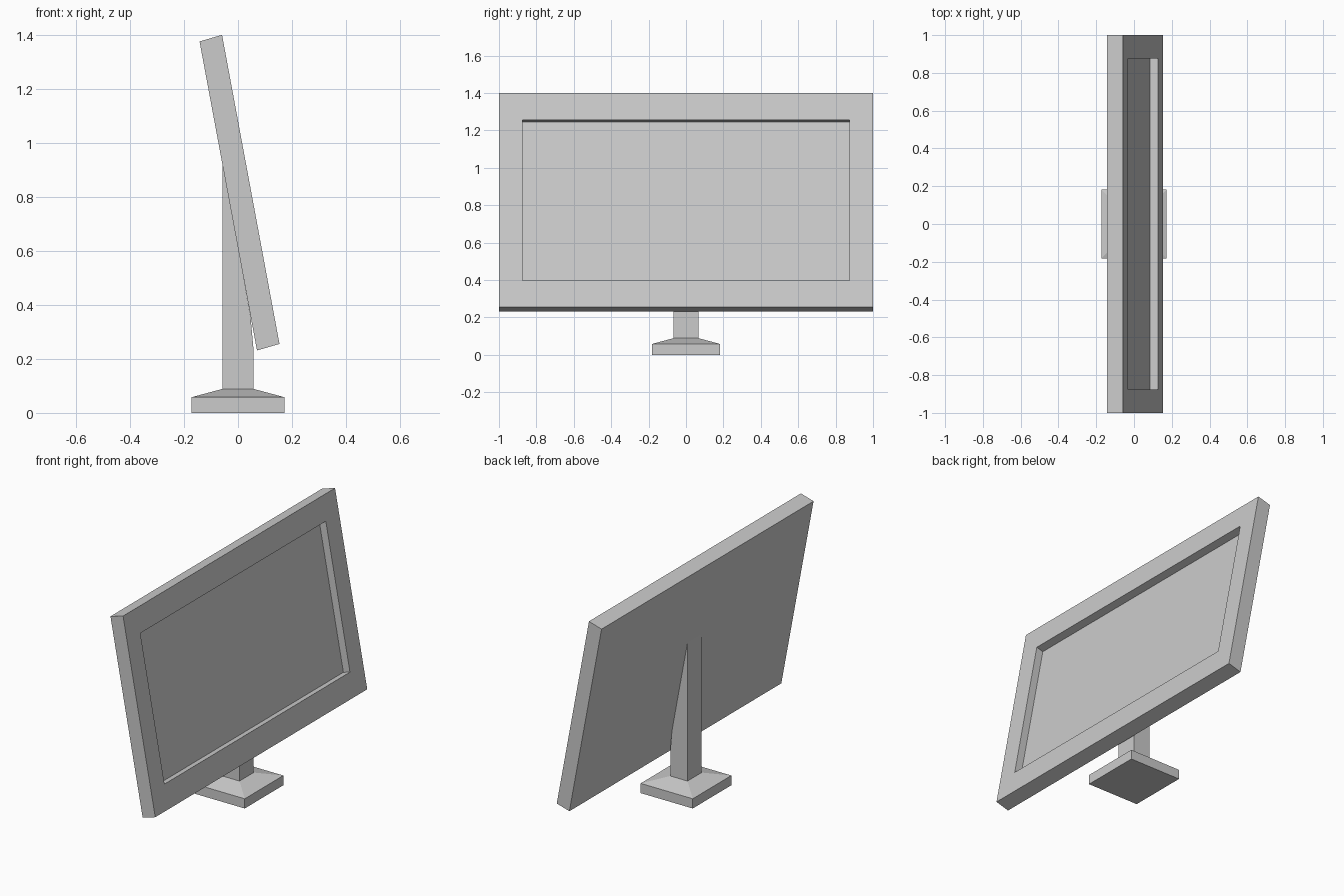
import bpy, bmesh
from mathutils import Matrix

cube = bpy.data.objects.get("Cube")
if cube:
    bpy.data.objects.remove(cube, do_unlink=True)

# One plain grey for everything
grey = bpy.data.materials.new("light_grey")
grey.use_nodes = True
colour = (0.6, 0.6, 0.6, 1)
grey.diffuse_color = colour
grey.node_tree.nodes["Principled BSDF"].inputs["Base Color"].default_value = colour


def finish(bm, name):
    bmesh.ops.recalc_face_normals(bm, faces=bm.faces)
    mesh = bpy.data.meshes.new(name)
    bm.to_mesh(mesh)
    bm.free()
    mesh.materials.append(grey)
    obj = bpy.data.objects.new(name, mesh)
    bpy.context.collection.objects.link(obj)
    return obj


def box(bm, size, centre):
    """Add a box and return its vertices."""
    matrix = Matrix.Translation(centre) @ Matrix.Diagonal((*size, 1))
    return bmesh.ops.create_cube(bm, size=1, matrix=matrix)["verts"]


# Screen: unit box with a recessed display on +x, then leaned back
bm = bmesh.new()
box(bm, (1, 1, 1), (0, 0, 0))
display = max(bm.faces, key=lambda f: f.calc_center_median().x)
bmesh.ops.inset_individual(bm, faces=[display], thickness=0.1)
for v in display.verts:
    v.co.y = 0.4375 if v.co.y > 0 else -0.4375
    v.co.z = 0.375 if v.co.z > 0 else -0.375
back = bmesh.ops.extrude_discrete_faces(bm, faces=[display])["faces"][0]
for v in back.verts:
    v.co.x -= 0.52
lean = Matrix(((0.0833, 0, -0.2127, 0.0056),
               (0, 2, 0, 0),
               (0.0241, 0, 1.1444, 0.8155),
               (0, 0, 0, 1)))
bm.transform(lean)
finish(bm, "screen")

# Base: square foot with a sloped top that narrows to the neck
foot, neck_x, neck_y = 0.058, 0.057, 0.067
bm = bmesh.new()
box(bm, (0.344, 0.364, foot), (0, 0, foot / 2))
top = max(bm.faces, key=lambda f: f.calc_center_median().z)
cap = bmesh.ops.extrude_discrete_faces(bm, faces=[top])["faces"][0]
for v in cap.verts:
    v.co = (neck_x if v.co.x > 0 else -neck_x,
            neck_y if v.co.y > 0 else -neck_y, 0.089)
finish(bm, "base")

# Neck: wedge profile that runs up into the back of the screen
profile = [(-neck_x, 0.089), (neck_x, 0.089), (neck_x, 0.24),
           (0.046, 0.36), (-neck_x, 0.92)]
bm = bmesh.new()
side = bm.faces.new([bm.verts.new((x, -neck_y, z)) for x, z in profile])
new = bmesh.ops.extrude_face_region(bm, geom=[side])["geom"]
bmesh.ops.translate(bm, vec=(0, 2 * neck_y, 0),
                    verts=[g for g in new if isinstance(g, bmesh.types.BMVert)])
finish(bm, "neck")
